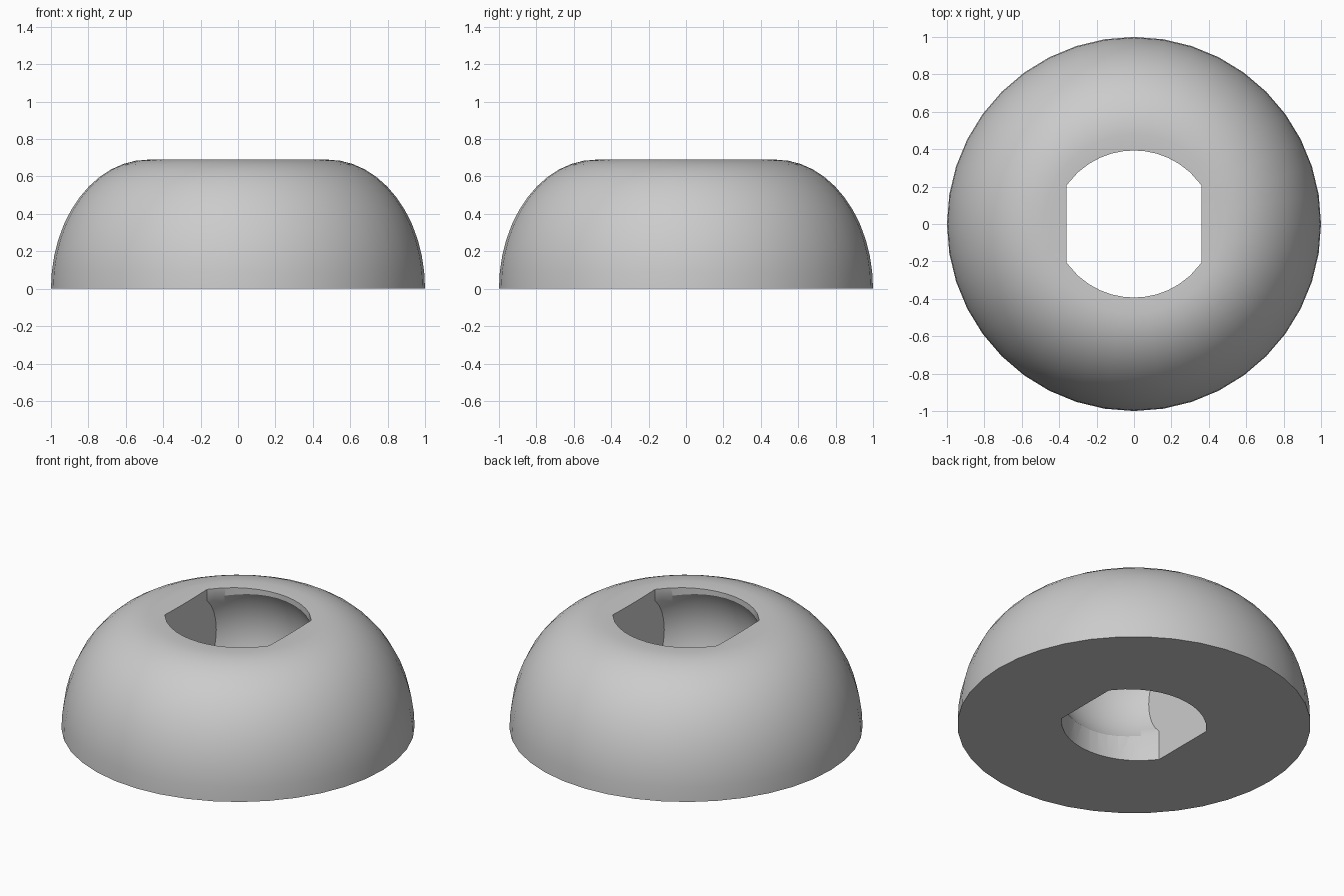
import bpy, bmesh
from math import sin, cos, pi, radians, sqrt
from mathutils import Matrix

if "Cube" in bpy.data.objects:
    bpy.data.objects.remove(bpy.data.objects["Cube"])

HEIGHT = 0.69
FLAT_X = 0.36

grey = bpy.data.materials.new("light grey")
grey.use_nodes = True
grey.diffuse_color = (0.6, 0.6, 0.6, 1)
grey.node_tree.nodes["Principled BSDF"].inputs["Base Color"].default_value = (0.6, 0.6, 0.6, 1)


def add_object(name, bm):
    bmesh.ops.recalc_face_normals(bm, faces=bm.faces[:])
    mesh = bpy.data.meshes.new(name)
    bm.to_mesh(mesh)
    bm.free()
    mesh.materials.append(grey)
    obj = bpy.data.objects.new(name, mesh)
    bpy.context.collection.objects.link(obj)
    return obj


def boolean(target, cutter, operation):
    """Apply a boolean and discard the helper."""
    mod = target.modifiers.new(operation.lower(), "BOOLEAN")
    mod.operation = operation
    mod.solver = "EXACT"
    mod.object = cutter
    bpy.context.view_layer.objects.active = target
    bpy.ops.object.modifier_apply(modifier=mod.name)
    bpy.data.objects.remove(cutter)


# Domed body: elliptical quarter profile spun about z
def make_body():
    steps = 12
    profile = [(0, 0), (1, 0)]
    for i in range(1, steps + 1):
        a = i / steps * pi / 2
        profile.append((0.48 + 0.52 * cos(a), HEIGHT * sin(a)))
    profile += [(0.3, HEIGHT - 0.01), (0, HEIGHT - 0.01)]
    bm = bmesh.new()
    verts = [bm.verts.new((r, 0, z)) for r, z in profile]
    edges = [bm.edges.new(pair) for pair in zip(verts, verts[1:])]
    bmesh.ops.spin(bm, geom=verts + edges, cent=(0, 0, 0), axis=(0, 0, 1),
                   angle=2 * pi, steps=40, use_merge=True)
    bmesh.ops.remove_doubles(bm, verts=bm.verts[:], dist=1e-4)
    # Merge the underside fan into one flat face
    base = [f for f in bm.faces if all(abs(v.co.z) < 1e-5 for v in f.verts)]
    bmesh.ops.dissolve_faces(bm, faces=base, use_verts=False)
    return add_object("domed_ring", bm)


# Through hole: lens-shaped prism with arcs front and back
def make_hole():
    xs = [-0.42 + 0.84 * i / 14 for i in range(15)]
    arc = [(x, sqrt(0.443 ** 2 - x * x) - 0.05) for x in xs]
    outline = arc + [(-x, -y) for x, y in arc]
    bm = bmesh.new()
    face = bm.faces.new([bm.verts.new((x, y, -0.5)) for x, y in outline])
    lifted = bmesh.ops.extrude_face_region(bm, geom=[face])["geom"]
    bmesh.ops.translate(bm, vec=(0, 0, 2),
                        verts=[g for g in lifted if isinstance(g, bmesh.types.BMVert)])
    return add_object("hole_cutter", bm)


# Round socket inside the hole
def make_socket():
    bm = bmesh.new()
    bmesh.ops.create_uvsphere(bm, u_segments=40, v_segments=24, radius=0.47,
                              matrix=Matrix.Translation((0, 0, 0.4)))
    return add_object("socket_cutter", bm)


# Slab that gives the hole and socket their flat sides
def make_slab():
    bm = bmesh.new()
    bmesh.ops.create_cube(bm, size=1, matrix=Matrix.Diagonal((2 * FLAT_X, 3, 6, 1)))
    return add_object("flat_sides_cutter", bm)


body = make_body()
hole = make_hole()
boolean(hole, make_socket(), "UNION")
boolean(hole, make_slab(), "INTERSECT")
boolean(body, hole, "DIFFERENCE")

# Smooth curves, sharp rims
bpy.ops.object.select_all(action="DESELECT")
body.select_set(True)
bpy.context.view_layer.objects.active = body
bpy.ops.object.shade_smooth_by_angle(angle=radians(30))
